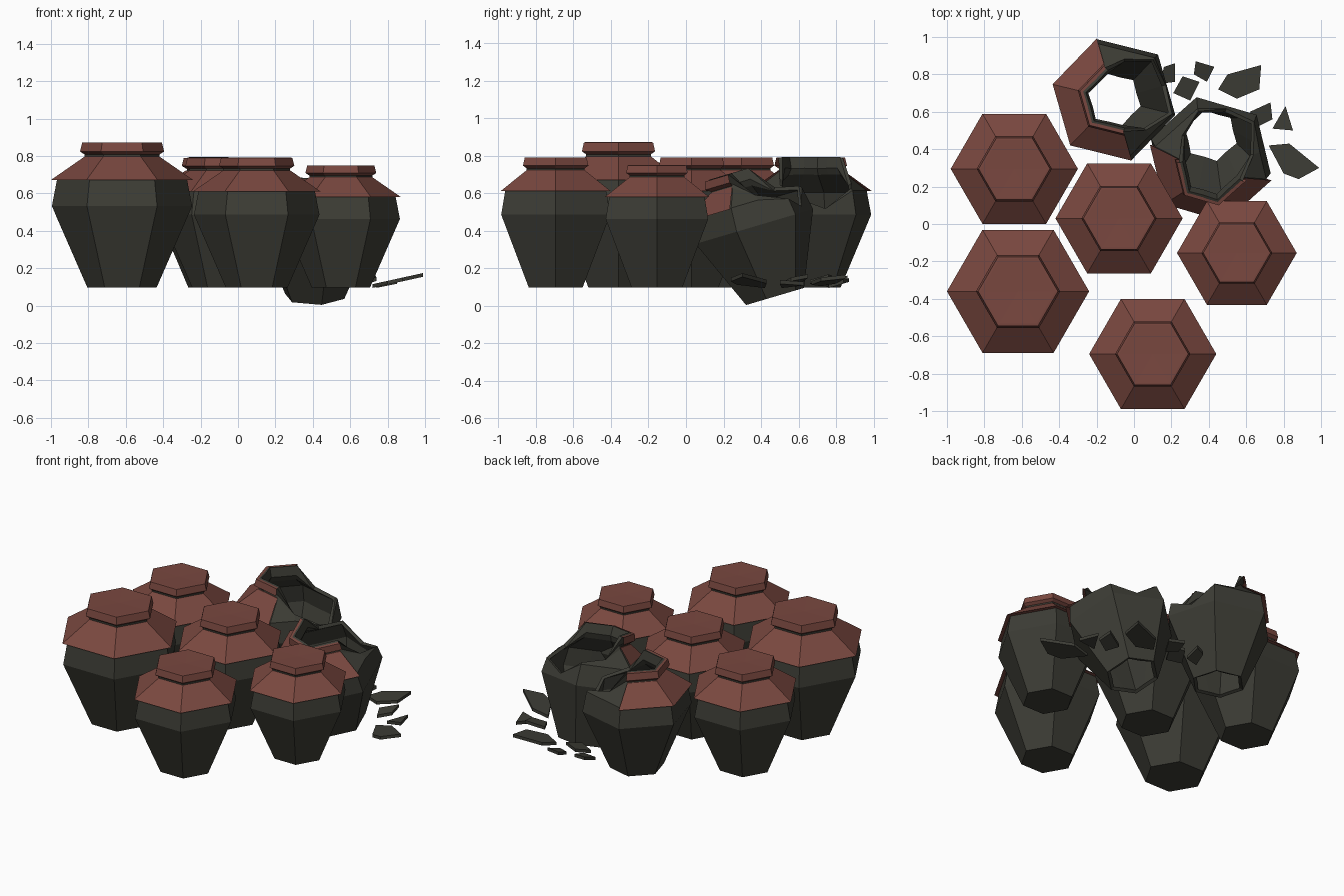
import bpy, bmesh, math
from mathutils import Matrix, Vector

if "Cube" in bpy.data.objects:
    bpy.data.objects.remove(bpy.data.objects["Cube"])


def material(name, rgb):
    m = bpy.data.materials.new(name)
    m.diffuse_color = (*rgb, 1)
    m.use_nodes = True
    m.node_tree.nodes["Principled BSDF"].inputs["Base Color"].default_value = m.diffuse_color
    return m


CLAY = material("brick_red_clay", (0.192, 0.064, 0.050))
DARK = material("dark_grey_glaze", (0.046, 0.046, 0.036))


def add_object(name, bm, mat, matrix=None):
    bmesh.ops.remove_doubles(bm, verts=bm.verts, dist=1e-5)
    me = bpy.data.meshes.new(name)
    bm.to_mesh(me)
    bm.free()
    me.materials.append(mat)
    ob = bpy.data.objects.new(name, me)
    if matrix:
        ob.matrix_world = matrix
    bpy.context.collection.objects.link(ob)
    return ob


def lathe(name, profile, mat, matrix, sides=6, start=0.0, count=None, limits=None):
    """Turn a profile into flat sides. 'limits' cuts each column at a profile position."""
    count = count or sides
    bm = bmesh.new()

    def point(i, k):
        if limits:
            k = min(k, limits[i % sides])
        a = min(int(k), len(profile) - 2)
        r, z = Vector(profile[a]).lerp(Vector(profile[a + 1]), k - a)
        if sides == 12 and i % 2:          # middle of a flat hexagon side
            r *= math.cos(math.pi / 6)
        t = start + 2 * math.pi * i / sides
        return bm.verts.new((r * math.cos(t), r * math.sin(t), z))

    for i in range(count):
        for k in range(len(profile) - 1):
            bm.faces.new([point(i, k), point(i + 1, k), point(i + 1, k + 1), point(i, k + 1)])
    bmesh.ops.remove_doubles(bm, verts=bm.verts, dist=1e-5)
    bmesh.ops.dissolve_degenerate(bm, edges=bm.edges, dist=1e-5)
    return add_object(name, bm, mat, matrix)


# Profiles (radius, height) of the largest jar
BODY = [(0, 0), (.185, 0), (.375, .435), (.347, .58), (.2, .68), (0, .68)]
SKIRT = [(.335, .575), (.38, .575), (.2, .70), (.19, .70)]
LID = [(0, .705), (.19, .705), (.225, .727), (.213, .775), (.2, .776), (0, .772)]
NECK = [(.2, .62), (.2, .715), (0, .715)]
SHELL = [(.185, 0), (.375, .435), (.347, .58), (.2, .69), (.185, .715), (.2, .773)]
RIM = [(.185, .70), (.19, .705), (.225, .727), (.213, .775), (.185, .775)]


# Intact jars: x, y, skirt radius
for n, (x, y, r) in enumerate([(-.64, .295, .34), (-.62, -.36, .38), (-.08, .03, .34),
                               (.55, -.155, .32), (.10, -.695, .34)], 1):
    m = Matrix.Translation((x, y, .097)) @ Matrix.Scale(r / .38, 4)
    lathe(f"jar_body_{n}", BODY, DARK, m)
    lathe(f"jar_neck_{n}", NECK, DARK, m, sides=12)
    lathe(f"jar_skirt_{n}", SKIRT, CLAY, m)
    lathe(f"jar_lid_{n}", LID, CLAY, m)


# Broken jars: open shells, with the clay cover left on three sides
JAG = [5, 5, 5, 5, 5, 5, 5, 2.3, 1.7, 1.25, 2.1, 2.4]
for n, (pos, tilt, turn) in enumerate([((-.105, .665, .097), 0, 106),
                                       ((.41, .475, .05), 16.5, 163)], 1):
    m = (Matrix.Translation(pos) @ Matrix.Rotation(math.radians(tilt), 4, 'X')
         @ Matrix.Scale(.34 / .38, 4))
    a = math.radians(turn)
    shell = lathe(f"broken_jar_shell_{n}", SHELL, DARK, m, 12, a, 12, JAG)
    mod = shell.modifiers.new("wall", 'SOLIDIFY')
    mod.thickness = .025
    mod.offset = -1
    lathe(f"broken_jar_skirt_{n}", SKIRT, CLAY, m, 6, a, 3)
    lathe(f"broken_jar_rim_{n}", RIM, CLAY, m, 6, a, 3)


# Shards on the ground: outline, base height, slope along x, slope along y
SHARDS = [
    ([(.72, .42), (.80, .27), (.88, .24), (.99, .30), (.83, .43)], .095, .22, 0),
    ([(.45, .72), (.55, .67), (.67, .72), (.68, .85), (.50, .80)], .10, .12, .1),
    ([(.62, .60), (.66, .52), (.74, .56), (.73, .65)], .10, .2, .2),
    ([(.74, .51), (.85, .50), (.81, .63)], .095, .2, 0),
    ([(.14, .75), (.22, .76), (.22, .86), (.16, .84)], .10, .1, .3),
    ([(.21, .70), (.30, .66), (.35, .76), (.26, .79)], .10, .2, .2),
    ([(.32, .80), (.39, .76), (.43, .84), (.33, .87)], .095, 0, .3),
]
for n, (pts, z, sx, sy) in enumerate(SHARDS, 1):
    bm = bmesh.new()
    x0, y0 = min(p[0] for p in pts), min(p[1] for p in pts)
    vs = [bm.verts.new((x, y, z + sx * (x - x0) + sy * (y - y0))) for x, y in pts]
    f = bm.faces.new(vs)
    ext = bmesh.ops.extrude_face_region(bm, geom=[f])
    for v in ext["geom"]:
        if isinstance(v, bmesh.types.BMVert):
            v.co.z += .02
    bmesh.ops.recalc_face_normals(bm, faces=bm.faces)
    add_object(f"shard_{n}", bm, DARK)
